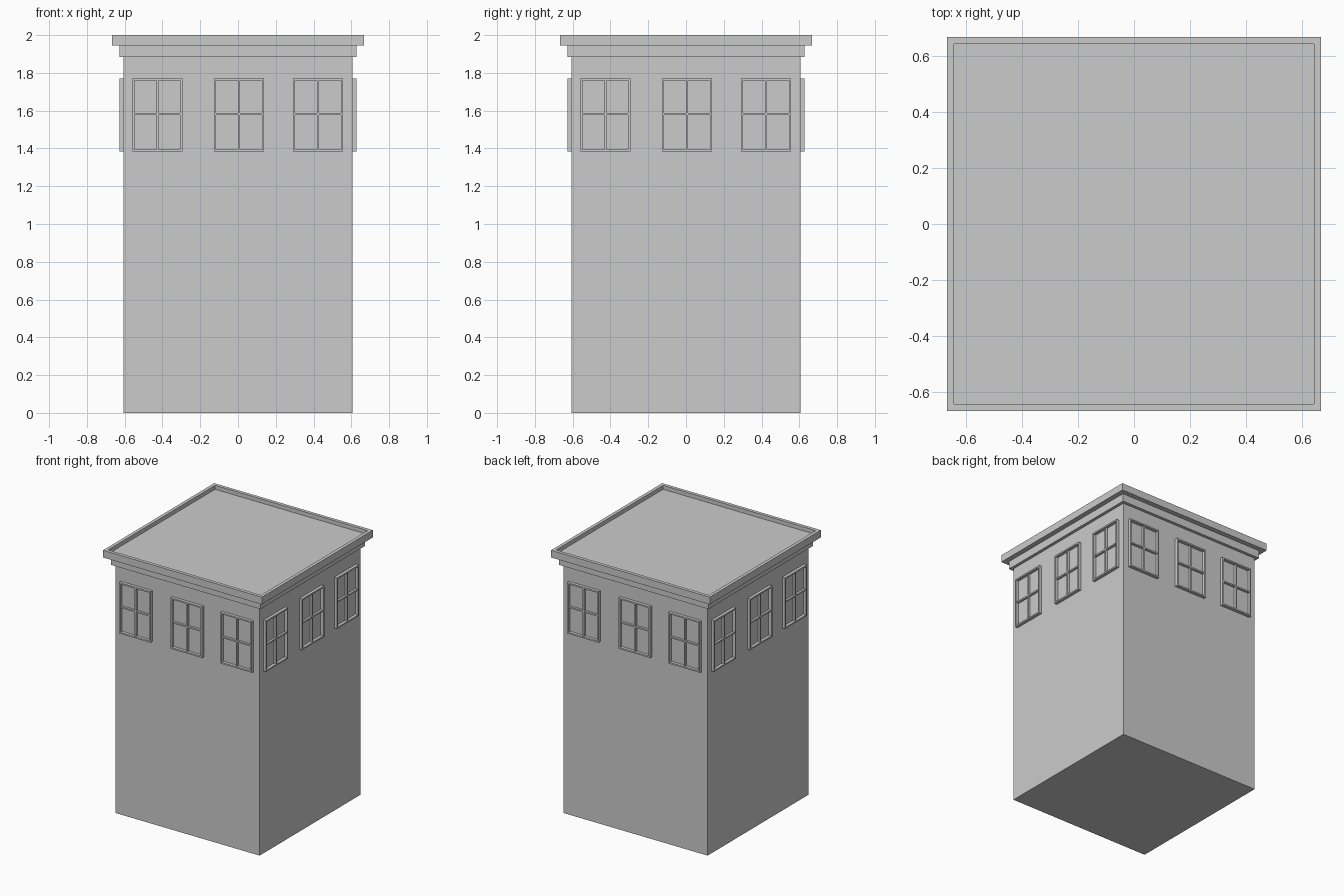
import bpy, bmesh, math
from mathutils import Matrix, Vector

if "Cube" in bpy.data.objects:
    bpy.data.objects.remove(bpy.data.objects["Cube"])


def add_boxes(name, boxes, matrix=Matrix()):
    """One object from a list of (min corner, max corner) boxes."""
    bm = bmesh.new()
    for lo, hi in boxes:
        lo, hi = Vector(lo), Vector(hi)
        m = Matrix.Translation((lo + hi) / 2) @ Matrix.Diagonal((*(hi - lo), 1))
        bmesh.ops.create_cube(bm, size=1, matrix=m)
    bm.transform(matrix)
    mesh = bpy.data.meshes.new(name)
    bm.to_mesh(mesh)
    bm.free()
    obj = bpy.data.objects.new(name, mesh)
    bpy.context.collection.objects.link(obj)
    return obj


def slab(name, half, z0, z1):
    return add_boxes(name, [((-half, -half, z0), (half, half, z1))])


WALL = 0.605

# Tower body and lower cornice
slab("tower_body", WALL, 0, 1.885)
slab("lower_cornice", 0.628, 1.885, 1.945)

# Roof slab with a shallow sunken top behind a thin rim
roof = slab("roof_slab", 0.666, 1.945, 2.0)
bm = bmesh.new()
bm.from_mesh(roof.data)
top = max(bm.faces, key=lambda f: f.calc_center_median().z)
bmesh.ops.inset_region(bm, faces=[top], thickness=0.036)
inner = bmesh.ops.extrude_face_region(bm, geom=[top])["geom"]
bmesh.ops.translate(bm, vec=(0, 0, -0.03),
                    verts=[v for v in inner if isinstance(v, bmesh.types.BMVert)])
if top.is_valid:
    bmesh.ops.delete(bm, geom=[top], context="FACES_ONLY")
bmesh.ops.recalc_face_normals(bm, faces=bm.faces)
bm.to_mesh(roof.data)
bm.free()

# Four-pane windows, three on each wall
Z0, Z1, ZM = 1.383, 1.77, 1.582
HW, BAR = 0.132, 0.011
FRONT, MID, BACK = -0.628, -0.622, -WALL + 0.005
for side in range(4):
    turn = Matrix.Rotation(side * math.pi / 2, 4, "Z")
    for i, x in enumerate((-0.427, 0.005, 0.423)):
        l, r, b = x - HW, x + HW, BAR
        add_boxes(f"window_{side}_{i}", [
            ((l, FRONT, Z0), (l + b, BACK, Z1)),
            ((r - b, FRONT, Z0), (r, BACK, Z1)),
            ((l + b, FRONT, Z0), (r - b, BACK, Z0 + b)),
            ((l + b, FRONT, Z1 - b), (r - b, BACK, Z1)),
            ((x - b / 2, MID, Z0 + b), (x + b / 2, BACK, Z1 - b)),
            ((l + b, MID, ZM - b / 2), (r - b, BACK, ZM + b / 2)),
        ], turn)
